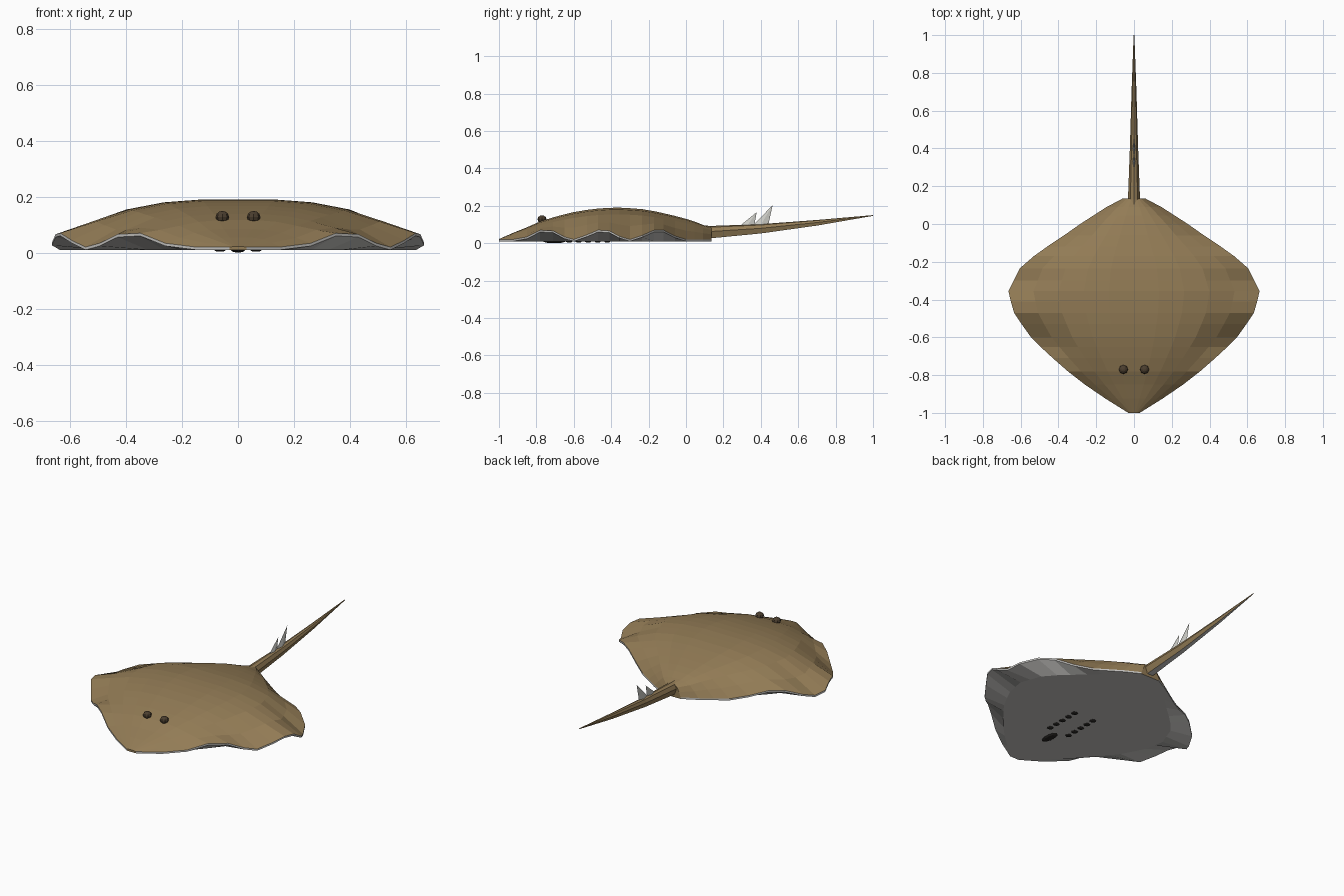
import bpy, bmesh, math
from mathutils import Matrix, Vector

if "Cube" in bpy.data.objects:
    bpy.data.objects.remove(bpy.data.objects["Cube"])


def mat(name, rgb):
    m = bpy.data.materials.new(name)
    m.diffuse_color = (*rgb, 1)
    m.use_nodes = True
    m.node_tree.nodes["Principled BSDF"].inputs["Base Color"].default_value = m.diffuse_color
    return m


BROWN = mat("sandy brown", (0.29, 0.20, 0.092))
PALE = mat("pale belly", (0.56, 0.55, 0.53))
DARK = mat("dark brown", (0.07, 0.048, 0.028))
BLACK = mat("slit black", (0.02, 0.018, 0.016))
BONE = mat("spine bone", (0.62, 0.62, 0.58))


def finish(bm, name, mats):
    bmesh.ops.recalc_face_normals(bm, faces=bm.faces)
    me = bpy.data.meshes.new(name)
    bm.to_mesh(me)
    bm.free()
    for m in mats:
        me.materials.append(m)
    ob = bpy.data.objects.new(name, me)
    bpy.context.collection.objects.link(ob)
    return ob


# Disc stations: y, half width, crest height
STATIONS = [
    (-1, .03, .022), (-.925, .15, .055), (-.85, .26, .085), (-.78, .35, .116),
    (-.71, .43, .138), (-.65, .495, .154), (-.6, .545, .166), (-.53, .595, .178),
    (-.47, .635, .185), (-.41, .652, .189), (-.355, .665, .19), (-.3, .637, .187),
    (-.235, .605, .182), (-.17, .53, .171), (-.12, .46, .16), (-.06, .37, .146),
    (0, .285, .13), (.045, .215, .116), (.09, .145, .098), (.135, .06, .085)]
# Cross-section: fraction of half width, share of crest height, share of edge ripple
SECTION = [(0, 1, 0), (.2, 1, 0), (.4, .94, 0), (.6, .79, 0), (.8, .43, .4), (1, 0, 1)]
RIPPLE = 0.05


def wave(y):
    if y < -.9 or y > 0:
        return 0
    return RIPPLE * min(1, 1.1 * (.5 - .5 * math.cos(2 * math.pi * y / .3)))


# Body disc: domed back, rippled rim and flat belly
bm = bmesh.new()
loops = []
for y, w, h in STATIONS:
    full = [(-t, p, f) for t, p, f in SECTION[:0:-1]] + SECTION
    top = [(t * w, y, .02 + (h - .02) * p + wave(y) * f) for t, p, f in full]
    under = [(t * w, y, .01 + wave(y) * f)
             for t, f in ((1, 1), (.75, 0), (0, 0), (-.75, 0), (-1, 1))]
    loops.append([bm.verts.new(c) for c in top + under])
n, n_top = len(loops[0]), 2 * len(SECTION) - 1
for a, b in zip(loops, loops[1:]):
    for i in range(n):
        j = (i + 1) % n
        f = bm.faces.new((a[i], a[j], b[j], b[i]))
        f.material_index = 0 if i < n_top - 1 else 1
for end in (loops[0], loops[-1]):
    bm.faces.new(end)
finish(bm, "body_disc", [BROWN, PALE])

# Whip tail: ridged top, flat pale underside
TAIL = [(.07, .034, .03, .098), (.13, .032, .026, .092), (.4, .022, .052, .102),
        (.7, .013, .094, .124), (1, .002, .146, .15)]
bm = bmesh.new()
rings = []
for y, w, lo, hi in TAIL:
    mid = lo + (hi - lo) * .55
    rings.append([bm.verts.new(c) for c in (
        (0, y, hi), (w * .6, y, hi - (hi - lo) * .1), (w, y, mid), (w * .6, y, lo),
        (-w * .6, y, lo), (-w, y, mid), (-w * .6, y, hi - (hi - lo) * .1))])
for a, b in zip(rings, rings[1:]):
    for i in range(7):
        j = (i + 1) % 7
        f = bm.faces.new((a[i], a[j], b[j], b[i]))
        f.material_index = 1 if i == 3 else 0
for end in (rings[0], rings[-1]):
    bm.faces.new(end)
finish(bm, "tail", [BROWN, PALE])


# Tail spines: thin blades leaning backwards
def spine(name, y0, y1, base, tip):
    bm = bmesh.new()
    mid = (y0 + y1) / 2
    ring = [bm.verts.new(c) for c in
            ((0, y0, base), (.007, mid, base), (0, y1, base), (-.007, mid, base))]
    apex = bm.verts.new(tip)
    for i in range(4):
        bm.faces.new((ring[i], ring[(i + 1) % 4], apex))
    bm.faces.new(ring)
    finish(bm, name, [BONE])


spine("front_spine", .29, .365, .094, (0, .378, .166))
spine("rear_spine", .36, .44, .097, (0, .463, .203))


# Small ellipsoid used for eyes, mouth and gills
def blob(name, loc, size, m, segs=8, rings=6):
    bm = bmesh.new()
    bmesh.ops.create_uvsphere(bm, u_segments=segs, v_segments=rings, radius=1,
                              matrix=Matrix.Translation(Vector(loc)) @ Matrix.Diagonal((*size, 1)))
    return finish(bm, name, [m])


for side, s in (("left", -1), ("right", 1)):
    blob(side + "_eye", (s * .056, -.77, .128), (.024, .024, .021), DARK)
    for k in range(5):
        blob(f"{side}_gill_{k + 1}", (s * .064, -.625 + k * .051, .0085),
             (.02, .017, .005), BLACK, 8, 4)
blob("mouth", (0, -.705, .0085), (.026, .06, .0085), BLACK, 10, 4)
